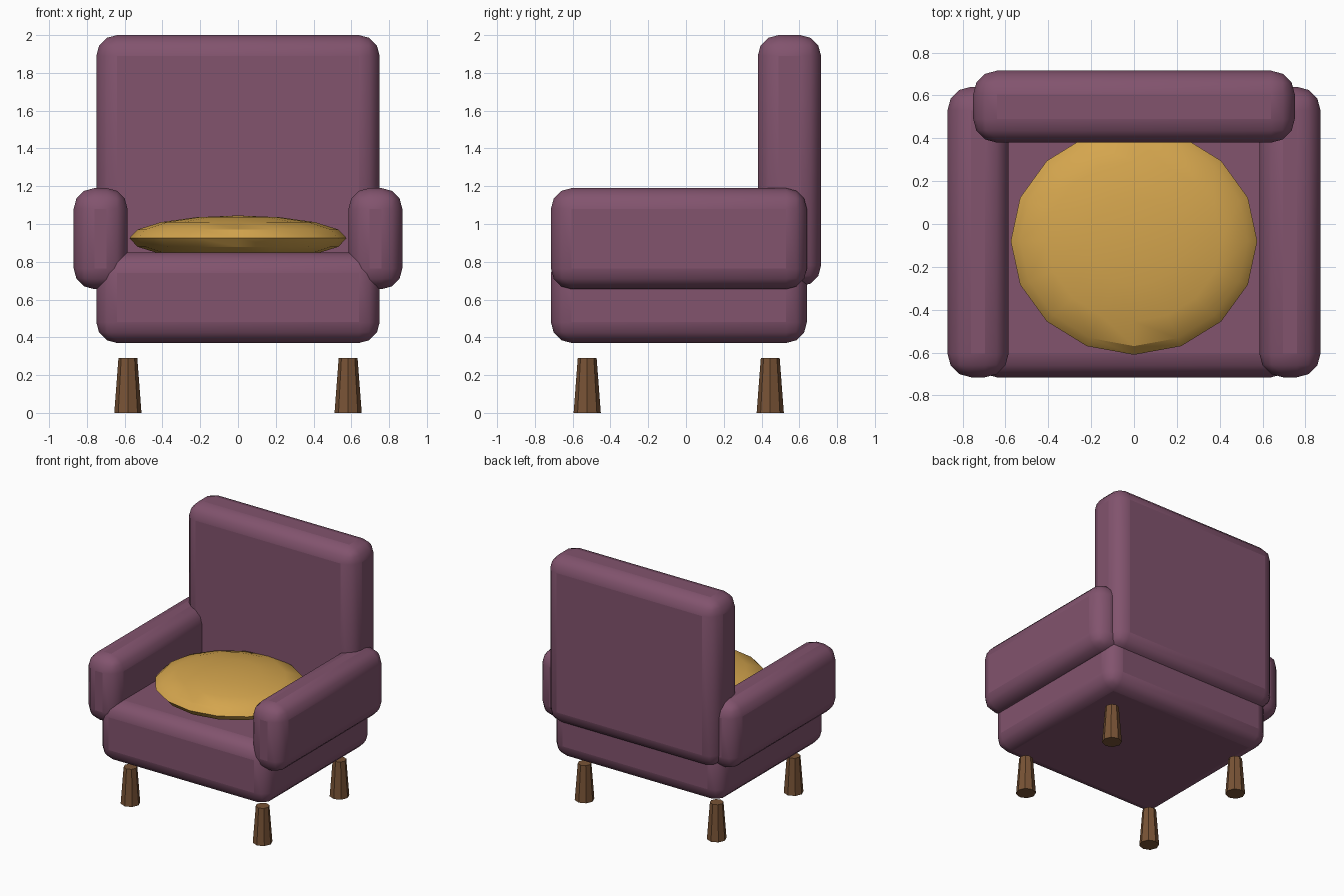
import bpy, math

if "Cube" in bpy.data.objects:
    bpy.data.objects.remove(bpy.data.objects["Cube"], do_unlink=True)


def material(name, rgb):
    m = bpy.data.materials.new(name)
    m.use_nodes = True
    m.diffuse_color = (*rgb, 1)
    m.node_tree.nodes["Principled BSDF"].inputs["Base Color"].default_value = (*rgb, 1)
    return m


PLUM = material("plum fabric", (0.223, 0.087, 0.155))
GOLD = material("gold fabric", (0.658, 0.376, 0.075))
WOOD = material("brown wood", (0.188, 0.086, 0.036))


def finish(name, mat, angle=30):
    ob = bpy.context.object
    ob.name = ob.data.name = name
    ob.data.materials.clear()
    ob.data.materials.append(mat)
    bpy.ops.object.transform_apply(location=False, rotation=False, scale=True)
    bpy.ops.object.shade_smooth_by_angle(angle=math.radians(angle))
    return ob


def padded_box(name, low, high, radius):
    """Upholstered block with rounded edges, given by its two corners."""
    centre = [(a + b) / 2 for a, b in zip(low, high)]
    bpy.ops.mesh.primitive_cube_add(size=1, location=centre)
    ob = bpy.context.object
    ob.scale = [b - a for a, b in zip(low, high)]
    finish(name, PLUM, 40)
    bevel = ob.modifiers.new("rounded edges", 'BEVEL')
    bevel.width = radius
    bevel.segments = 3
    bpy.ops.object.modifier_apply(modifier=bevel.name)
    bpy.ops.object.shade_smooth_by_angle(angle=math.radians(40))


# Upholstery
padded_box("seat", (-0.75, -0.715, 0.37), (0.75, 0.64, 0.85), 0.11)
padded_box("backrest", (-0.75, 0.38, 0.67), (0.75, 0.715, 2.0), 0.11)
padded_box("left_arm", (0.585, -0.715, 0.655), (0.87, 0.64, 1.19), 0.11)
padded_box("right_arm", (-0.87, -0.715, 0.655), (-0.585, 0.64, 1.19), 0.11)

# Round flattened cushion
bpy.ops.mesh.primitive_uv_sphere_add(segments=16, ring_count=8, radius=1,
                                     location=(0, -0.08, 0.925))
bpy.context.object.scale = (0.575, 0.53, 0.12)
finish("cushion", GOLD)

# Eight-sided legs, wider at the floor
for side, x in (("left", 0.583), ("right", -0.583)):
    for end, y in (("front", -0.523), ("back", 0.446)):
        bpy.ops.mesh.primitive_cone_add(vertices=8, radius1=0.072, radius2=0.05,
                                        depth=0.29, location=(x, y, 0.145))
        finish(f"{end}_{side}_leg", WOOD)
